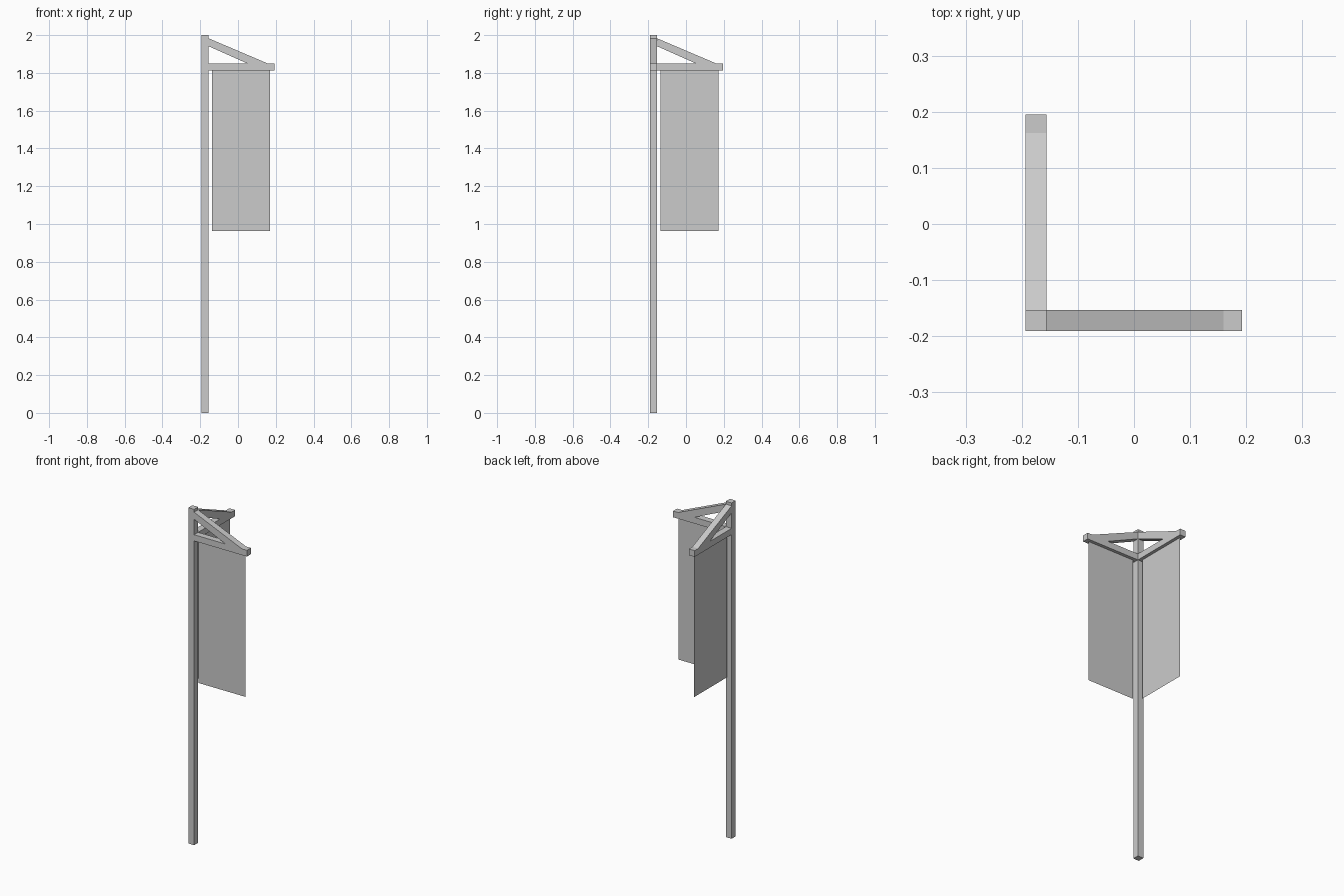
import bpy, bmesh
from math import pi
from mathutils import Matrix

if "Cube" in bpy.data.objects:
    bpy.data.objects.remove(bpy.data.objects["Cube"])

PX, PY, HALF = -0.1745, -0.172, 0.019   # post centre and half thickness


def finish(name, bm, turn):
    # place at the post axis, turned to face along x or y
    bm.transform(Matrix.Translation((PX, PY, 0)) @ Matrix.Rotation(turn, 4, 'Z'))
    mesh = bpy.data.meshes.new(name)
    bm.to_mesh(mesh)
    bm.free()
    obj = bpy.data.objects.new(name, mesh)
    bpy.context.collection.objects.link(obj)


def slab(name, profile, half=HALF, turn=0.0):
    # extrude a (distance from post, height) profile sideways; half = 0 gives a sheet
    bm = bmesh.new()
    face = bm.faces.new([bm.verts.new((r, -half, z)) for r, z in profile])
    if half:
        new = bmesh.ops.extrude_face_region(bm, geom=[face])['geom']
        bmesh.ops.translate(bm, vec=(0, 2 * half, 0),
                            verts=[v for v in new if isinstance(v, bmesh.types.BMVert)])
        bmesh.ops.recalc_face_normals(bm, faces=bm.faces)
    finish(name, bm, turn)


def rect(r0, r1, z0, z1):
    return [(r0, z0), (r1, z0), (r1, z1), (r0, z1)]


# Upright post
slab("post", rect(-HALF, HALF, 0, 2))

# Two matching arms at right angles, each with a brace and a hanging banner
for side, turn in (("right", 0.0), ("back", pi / 2)):
    slab(side + "_arm", rect(HALF, 0.367, 1.812, 1.849), turn=turn)
    slab(side + "_brace", [(HALF, 1.941), (0.226, 1.849), (0.334, 1.849), (HALF, 1.983)], turn=turn)
    slab(side + "_banner", rect(0.036, 0.345, 0.963, 1.812), half=0, turn=turn)
